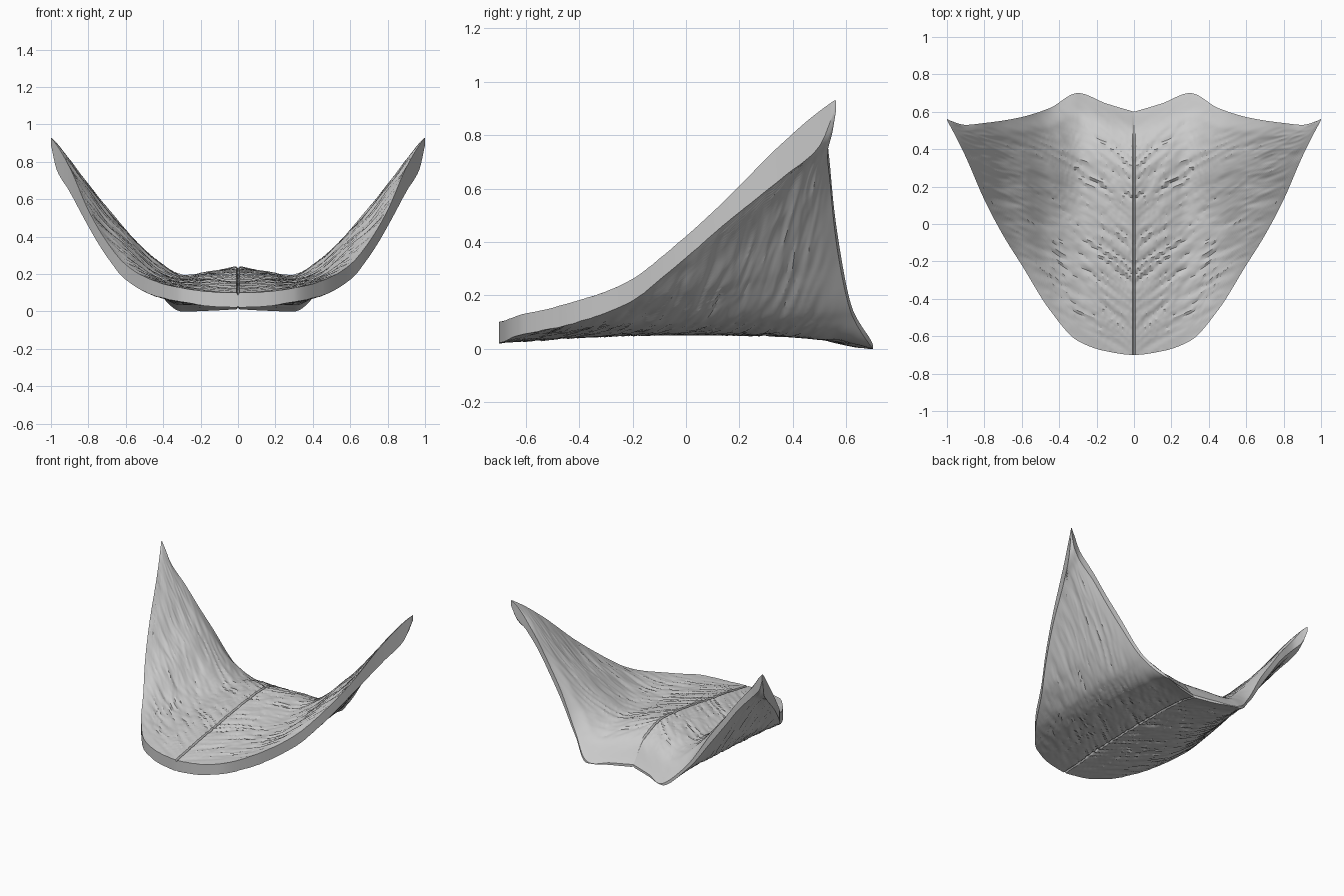
import bpy, bmesh
from mathutils import Vector, noise

if "Cube" in bpy.data.objects:
    bpy.data.objects.remove(bpy.data.objects["Cube"])

NX, NT = 130, 90

# Outline and height stations across the half width
XS = [0, .15, .3, .45, .6, .7, .8, .9, .97, 1]
FRONT_Y = [-.70, -.68, -.625, -.46, -.22, -.06, .13, .36, .50, .555]
BACK_Y = [.60, .645, .70, .62, .572, .553, .54, .53, .548, .562]
TS = [0, .25, .5, .75, .9, 1]
TOP = [[.10, .155, .205, .24, .18, .03],
       [.105, .15, .19, .212, .16, .02],
       [.125, .15, .17, .195, .135, .012],
       [.165, .19, .23, .285, .26, .16],
       [.25, .32, .38, .43, .435, .40],
       [.37, .43, .49, .54, .555, .54],
       [.54, .59, .64, .67, .68, .68],
       [.77, .785, .80, .81, .81, .80],
       [.89, .895, .90, .90, .90, .90],
       [.93, .93, .93, .93, .93, .93]]
BOTTOM = [[.02, .045, .055, .055, .04, .012],
          [.028, .047, .055, .05, .035, .004],
          [.05, .055, .06, .05, .03, 0],
          [.085, .09, .10, .11, .12, .13],
          [.17, .20, .24, .28, .31, .34],
          [.29, .33, .38, .42, .45, .48],
          [.455, .49, .53, .56, .59, .62],
          [.64, .66, .68, .70, .72, .73],
          [.76, .77, .78, .79, .80, .81],
          [.89, .89, .89, .89, .89, .89]]


def curve(xs, vs, x, monotone=True):
    """Smooth interpolation through a few stations."""
    n = len(xs)
    d = [(vs[i + 1] - vs[i]) / (xs[i + 1] - xs[i]) for i in range(n - 1)]
    if monotone:
        mid = [2 * a * b / (a + b) if a * b > 0 else 0 for a, b in zip(d, d[1:])]
    else:
        mid = [(a + b) / 2 for a, b in zip(d, d[1:])]
    m = [d[0]] + mid + [d[-1]]
    if vs is FRONT_Y:
        m[0] = 0
    i = max(k for k in range(n - 1) if x >= xs[k] or k == 0)
    h = xs[i + 1] - xs[i]
    s = (x - xs[i]) / h
    return ((1 + 2 * s) * (1 - s) ** 2 * vs[i] + s * (1 - s) ** 2 * h * m[i]
            + s * s * (3 - 2 * s) * vs[i + 1] + s * s * (s - 1) * h * m[i + 1])


def grain(x, y, seed):
    """Long sharp creases fanning out from the midrib."""
    across = y - .75 * x + .3 * x * x
    a = noise.noise(Vector((x * 5, across * 20, seed)))
    b = noise.noise(Vector((x * 9, across * 42, seed + 7)))
    return .014 * (.25 - abs(a)) + .010 * (.25 - abs(b))


bm = bmesh.new()
top, bottom = [], []
for i in range(NX + 1):
    x = (i / NX) ** 1.25
    y0, y1 = curve(XS, FRONT_Y, x), curve(XS, BACK_Y, x)
    tops = [curve(XS, [r[k] for r in TOP], x, False) for k in range(6)]
    bots = [curve(XS, [r[k] for r in BOTTOM], x) for k in range(6)]
    rows = ([], [])
    for j in range(NT + 1):
        t = j / NT
        y = y0 + (y1 - y0) * t
        fade = min(1, .25 + 6 * t, 6 * (1 - t), 8 * (1 - x))
        zt = curve(TS, tops, t) + grain(x, y, 1) * fade
        zb = curve(TS, bots, t) - grain(x, y, 20) * fade
        # midrib groove
        groove = max(0, 1 - x / .008)
        zt -= .015 * groove * min(1, 6 * (1 - t))
        zb += .008 * groove
        zb = max(0, min(zb, zt - .006))
        rows[0].append(bm.verts.new((x, y, zt)))
        rows[1].append(bm.verts.new((x, y, zb)))
    top.append(rows[0])
    bottom.append(rows[1])

# Upper and lower skins
for i in range(NX):
    for j in range(NT):
        bm.faces.new((top[i][j], top[i + 1][j], top[i + 1][j + 1], top[i][j + 1]))
        bm.faces.new((bottom[i][j], bottom[i][j + 1], bottom[i + 1][j + 1], bottom[i + 1][j]))
    # Front rim and back edge
    bm.faces.new((bottom[i][0], bottom[i + 1][0], top[i + 1][0], top[i][0]))
    bm.faces.new((top[i][NT], top[i + 1][NT], bottom[i + 1][NT], bottom[i][NT]))
# Wing tip
for j in range(NT):
    bm.faces.new((bottom[NX][j], bottom[NX][j + 1], top[NX][j + 1], top[NX][j]))

bmesh.ops.remove_doubles(bm, verts=bm.verts, dist=.0006)
mesh = bpy.data.meshes.new("curved_shell")
bm.to_mesh(mesh)
bm.free()
shell = bpy.data.objects.new("curved_shell", mesh)
bpy.context.collection.objects.link(shell)

# Mirror to the other half
mirror = shell.modifiers.new("mirror", 'MIRROR')
mirror.use_clip = True
mirror.merge_threshold = .0005

bpy.context.view_layer.objects.active = shell
shell.select_set(True)
bpy.ops.object.shade_smooth_by_angle(angle=.5)
